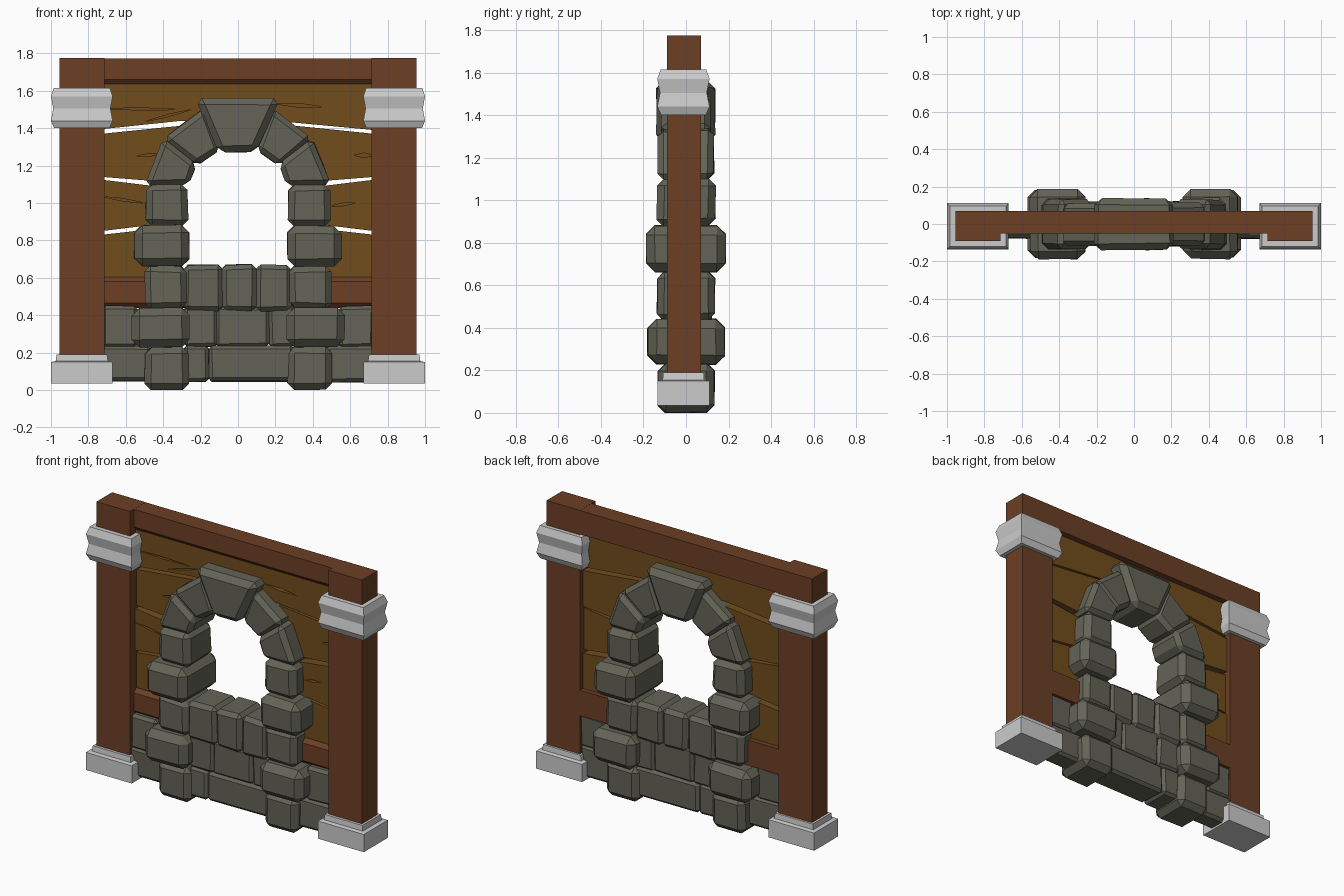
import bpy, bmesh, random
from mathutils import Vector

if "Cube" in bpy.data.objects:
    bpy.data.objects.remove(bpy.data.objects["Cube"])

random.seed(4)


def material(name, col):
    m = bpy.data.materials.new(name)
    m.diffuse_color = (*col, 1)
    m.use_nodes = True
    m.node_tree.nodes["Principled BSDF"].inputs["Base Color"].default_value = m.diffuse_color
    return m


STONE = material("stone", (0.125, 0.125, 0.095))
TIMBER = material("timber", (0.15, 0.05, 0.018))
PLANK = material("plank", (0.165, 0.075, 0.012))


def finish(name, bm, mat=None):
    bmesh.ops.recalc_face_normals(bm, faces=bm.faces)
    me = bpy.data.meshes.new(name)
    bm.to_mesh(me)
    bm.free()
    ob = bpy.data.objects.new(name, me)
    bpy.context.collection.objects.link(ob)
    if mat:
        me.materials.append(mat)
    return ob


def extrude(bm, ring, offset):
    f = bm.faces.new([bm.verts.new(p) for p in ring])
    r = bmesh.ops.extrude_face_region(bm, geom=[f])
    vs = [g for g in r["geom"] if isinstance(g, bmesh.types.BMVert)]
    bmesh.ops.translate(bm, verts=vs, vec=Vector(offset))


def prism(name, pts, y0, y1, mat, bevel=0.0, jitter=0.0):
    """Outline in x/z, extruded through y, with chamfered edges."""
    bm = bmesh.new()
    extrude(bm, [(x, y0, z) for x, z in pts], (0, y1 - y0, 0))
    for v in bm.verts:
        v.co += Vector([random.uniform(-jitter, jitter) for _ in range(3)])
        v.co.z = max(v.co.z, 0)
    if bevel:
        bmesh.ops.recalc_face_normals(bm, faces=bm.faces)
        bmesh.ops.bevel(bm, geom=bm.edges[:], offset=bevel, segments=1,
                        profile=0.5, affect='EDGES')
    return finish(name, bm, mat)


def box(name, x0, x1, y0, y1, z0, z1, mat, bevel=0.0, jitter=0.0):
    return prism(name, [(x0, z0), (x1, z0), (x1, z1), (x0, z1)], y0, y1, mat, bevel, jitter)


def rail(name, prof, half, mat):
    """Profile in y/z, run along x."""
    bm = bmesh.new()
    extrude(bm, [(-half, y, z) for y, z in prof], (2 * half, 0, 0))
    return finish(name, bm, mat)


def stack(name, cx, cy, levels):
    """Rectangular moulding: (half x, half y, z) per level."""
    bm = bmesh.new()
    rings = [[bm.verts.new((cx + a * hx, cy + b * hy, z))
              for a, b in ((-1, -1), (1, -1), (1, 1), (-1, 1))] for hx, hy, z in levels]
    for lo, hi in zip(rings, rings[1:]):
        for i in range(4):
            j = (i + 1) % 4
            bm.faces.new((lo[i], lo[j], hi[j], hi[i]))
    bm.faces.new(rings[0])
    bm.faces.new(rings[-1])
    return finish(name, bm)


# Posts with stone feet and capitals
for s, side in ((-1, "left"), (1, "right")):
    x0, x1 = sorted((s * 0.715, s * 0.955))
    box(f"post_{side}", x0, x1, -0.09, 0.07, 0.06, 1.775, TIMBER)
    stack(f"post_foot_{side}", s * 0.835, -0.012,
          [(0.165, 0.123, 0.035), (0.165, 0.123, 0.15), (0.14, 0.098, 0.155), (0.135, 0.095, 0.19)])
    stack(f"post_capital_{side}", s * 0.835, -0.012,
          [(0.148, 0.105, 1.40), (0.165, 0.123, 1.44), (0.153, 0.11, 1.505),
           (0.165, 0.123, 1.57), (0.15, 0.107, 1.615)])

# Top beam and lower rail
rail("top_beam", [(0.07, 1.62), (0.07, 1.774), (-0.05, 1.774), (-0.05, 1.66), (-0.015, 1.62)], 0.75, TIMBER)
rail("lower_rail", [(0.07, 0.44), (0.07, 0.605), (-0.025, 0.605), (-0.05, 0.58),
                    (-0.05, 0.465), (-0.025, 0.44)], 0.75, TIMBER)

# Crack cutter for the plank fronts
bm = bmesh.new()
for xa, za, xb, zb, w in ((-0.73, 1.505, -0.3, 1.5, 0.006), (-0.5, 1.435, -0.25, 1.5, 0.006),
                          (-0.54, 1.25, -0.41, 1.265, 0.008), (-0.73, 1.035, -0.5, 1.0, 0.007),
                          (0.2, 1.53, 0.45, 1.515, 0.01), (0.62, 1.255, 0.73, 1.255, 0.012),
                          (0.5, 0.985, 0.63, 1.0, 0.007)):
    xm, zm = (xa + xb) / 2, (za + zb) / 2
    extrude(bm, [(xa, -0.1, za), (xm, -0.1, zm - w), (xb, -0.1, zb), (xm, -0.1, zm + w)], (0, 0.1, 0))
cutter = finish("crack_cutter", bm)
cutter.hide_render = True
cutter.hide_viewport = True


def plank(name, pts, dy):
    ob = prism(name, pts, -0.03 + dy, 0.03 + dy, PLANK)
    m = ob.modifiers.new("cracks", 'BOOLEAN')
    m.operation, m.solver, m.object = 'DIFFERENCE', 'EXACT', cutter


# Planks: warped edges leave narrow gaps
plank("plank_top", [(-0.73, 1.395), (-0.3, 1.44), (0.3, 1.43), (0.73, 1.39), (0.73, 1.64), (-0.73, 1.64)], 0.0)
for s, side in ((-1, "left"), (1, "right")):
    for i, (inner, bo, bi, to, ti) in enumerate(((0.29, 1.14, 1.105, 1.37, 1.415),
                                                 (0.36, 0.85, 0.895, 1.125, 1.08),
                                                 (0.36, 0.59, 0.59, 0.83, 0.872))):
        plank(f"plank_{side}_{i + 1}", [(s * 0.73, bo), (s * inner, bi), (s * inner, ti), (s * 0.73, to)],
              (0.01, -0.005, 0.008)[i])

# Window jambs, pedestals and arch stones, mirrored
J = 0.005
for s, side in ((-1, "left"), (1, "right")):
    for i, (a, b, d, z0, z1, bev) in enumerate(((0.265, 0.50, 0.133, 0.0, 0.232, 0.035),
                                                (0.26, 0.57, 0.183, 0.228, 0.44, 0.042),
                                                (0.275, 0.497, 0.135, 0.435, 0.664, 0.032),
                                                (0.262, 0.555, 0.188, 0.66, 0.882, 0.042),
                                                (0.268, 0.495, 0.138, 0.878, 1.102, 0.035))):
        x0, x1 = sorted((s * a, s * b))
        box(f"jamb_stone_{side}_{i + 1}", x0, x1, -d, d, z0, z1, STONE, bev, J)
    prism(f"arch_stone_{side}_1", [(s * 0.262, 1.095), (s * 0.497, 1.095), (s * 0.397, 1.35), (s * 0.22, 1.205)],
          -0.13, 0.13, STONE, 0.028, J)
    prism(f"arch_stone_{side}_2", [(s * 0.222, 1.20), (s * 0.40, 1.345), (s * 0.18, 1.51), (s * 0.095, 1.285)],
          -0.115, 0.115, STONE, 0.028, J)
prism("keystone", [(-0.102, 1.272), (0.102, 1.272), (0.225, 1.56), (-0.225, 1.56)], -0.14, 0.14, STONE, 0.035, J)

# Sill stones
for i, (a, b) in enumerate(((-0.29, -0.08), (-0.085, 0.1), (0.095, 0.29))):
    box(f"sill_stone_{i + 1}", a, b, -0.12, 0.12, 0.42, 0.67, STONE, 0.025, J)

# Low wall courses
for row, z0, z1, spans in ((1, 0.045, 0.24, ((-0.73, -0.47), (-0.29, -0.155), (-0.155, 0.3), (0.47, 0.73))),
                           (2, 0.23, 0.45, ((-0.73, -0.54), (-0.29, -0.115), (-0.12, 0.17), (0.165, 0.3), (0.54, 0.73)))):
    for i, (a, b) in enumerate(spans):
        outer = abs(a + b) > 0.8
        box(f"wall_stone_{row}_{i + 1}", a, b, -0.075 if outer else -0.1, 0.06 if outer else 0.1,
            z0, z1, STONE, 0.018, J)
